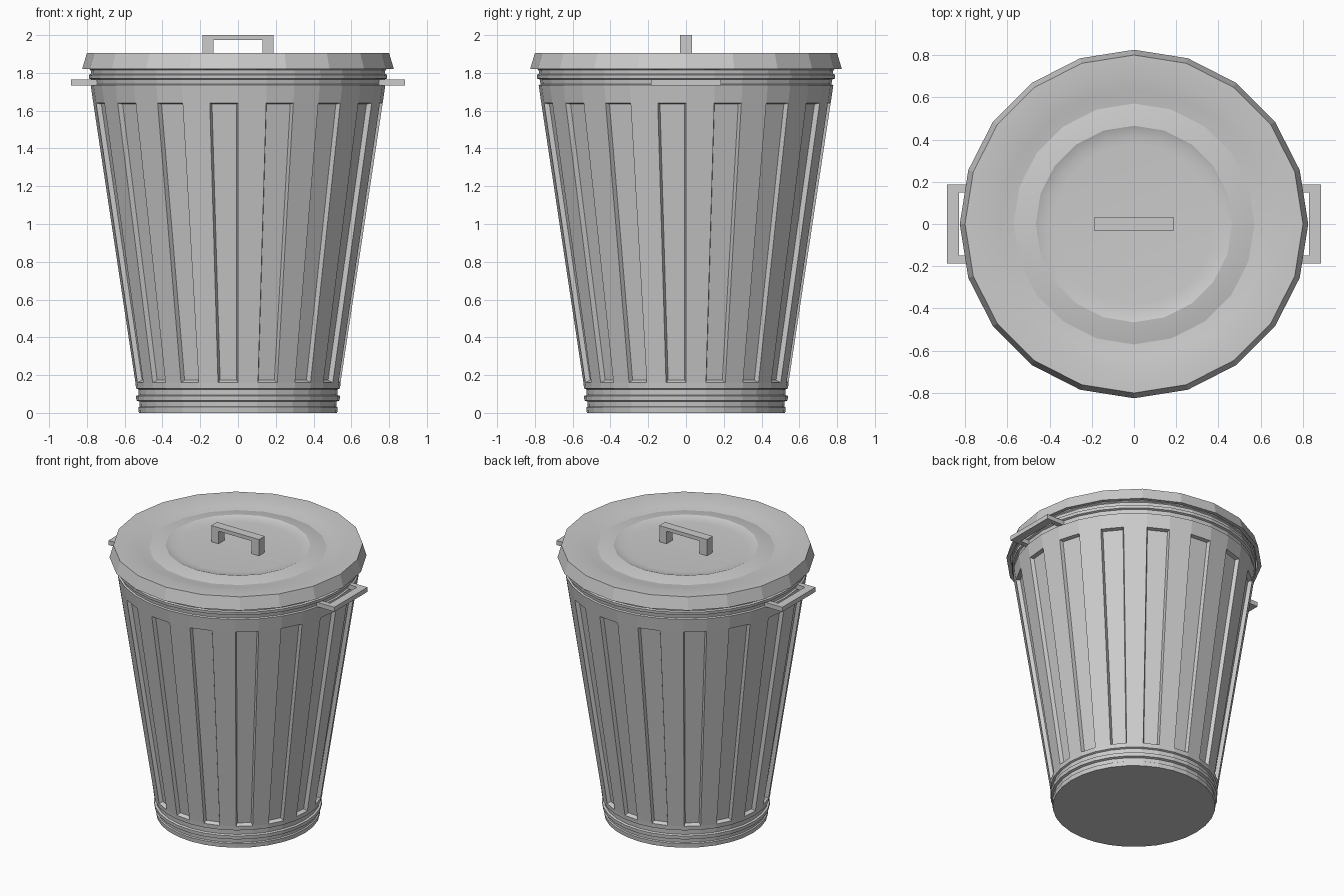
import bpy, bmesh, math

if "Cube" in bpy.data.objects:
    bpy.data.objects.remove(bpy.data.objects["Cube"])


def finish(name, bm, smooth=None):
    bmesh.ops.recalc_face_normals(bm, faces=bm.faces[:])
    me = bpy.data.meshes.new(name)
    bm.to_mesh(me)
    bm.free()
    ob = bpy.data.objects.new(name, me)
    bpy.context.collection.objects.link(ob)
    if smooth:
        bpy.ops.object.select_all(action='DESELECT')
        ob.select_set(True)
        bpy.context.view_layer.objects.active = ob
        bpy.ops.object.shade_smooth_by_angle(angle=math.radians(smooth))
    return ob


def lathe(profile, sides):
    """Revolve (radius, z) points; returns bmesh and faces[band][side]."""
    bm = bmesh.new()
    rings = []
    for r, z in profile:
        rings.append([bm.verts.new((r * math.cos(math.tau * i / sides),
                                    r * math.sin(math.tau * i / sides), z))
                      for i in range(sides)])
    bands = []
    for a, b in zip(rings, rings[1:]):
        bands.append([bm.faces.new((a[i], a[(i + 1) % sides], b[(i + 1) % sides], b[i]))
                      for i in range(sides)])
    bm.faces.new(rings[0])
    bm.faces.new(rings[-1])
    return bm, bands


def bracket(name, outer, inner, depth, to_xyz):
    """U-shaped grip: outer/inner = (half width, reach), base at reach start."""
    (ow, otop, base), (iw, itop) = outer, inner
    pts = [(-ow, base), (-ow, otop), (ow, otop), (ow, base),
           (iw, base), (iw, itop), (-iw, itop), (-iw, base)]
    bm = bmesh.new()
    lo = [bm.verts.new(to_xyz(u, v, -depth)) for u, v in pts]
    hi = [bm.verts.new(to_xyz(u, v, depth)) for u, v in pts]
    for i, j in ((0, 1), (1, 2), (2, 3), (3, 4), (4, 5), (5, 6), (6, 7), (7, 0)):
        bm.faces.new((lo[i], lo[j], hi[j], hi[i]))
    for ring in (lo, hi):
        for q in ((0, 1, 6, 7), (1, 2, 5, 6), (2, 3, 4, 5)):
            bm.faces.new([ring[k] for k in q])
    return finish(name, bm)


# Can body: ribbed foot, tapered wall, ribbed neck
body_profile = [(0.525, 0), (0.528, 0.03), (0.52, 0.035), (0.522, 0.06),
                (0.538, 0.065), (0.54, 0.09), (0.526, 0.095), (0.528, 0.125),
                (0.54, 0.13), (0.543, 0.16), (0.766, 1.64), (0.78, 1.735),
                (0.77, 1.74), (0.774, 1.765), (0.788, 1.77), (0.79, 1.79),
                (0.778, 1.795), (0.78, 1.815), (0.788, 1.82), (0.788, 1.85)]
bm, bands = lathe(body_profile, 32)
# Sunken panels on every second facet of the wall
panels = [f for i, f in enumerate(bands[9]) if i % 2]
bmesh.ops.recalc_face_normals(bm, faces=bm.faces[:])
bmesh.ops.inset_individual(bm, faces=panels, thickness=0.013, depth=-0.025)
finish("can_body", bm)

# Lid: flared rim with shallow pressed rings
lid_profile = [(0.79, 1.865), (0.80, 1.82), (0.825, 1.82), (0.80, 1.905),
               (0.70, 1.903), (0.635, 1.89), (0.57, 1.881), (0.52, 1.892),
               (0.465, 1.90), (0.455, 1.896), (0.42, 1.888), (0.38, 1.885)]
bm, bands = lathe(lid_profile, 20)
finish("lid", bm, 15)

# Lid handle
bracket("lid_handle", (0.187, 2.0, 1.88), (0.13, 1.974), 0.032,
        lambda u, v, d: (u, d, v))

# Side handles
for side, s in (("left", -1), ("right", 1)):
    bracket(side + "_handle", (0.186, 0.885, 0.74), (0.15, 0.828), 0.016,
            lambda u, v, d: (s * v, u, 1.75 + d))
